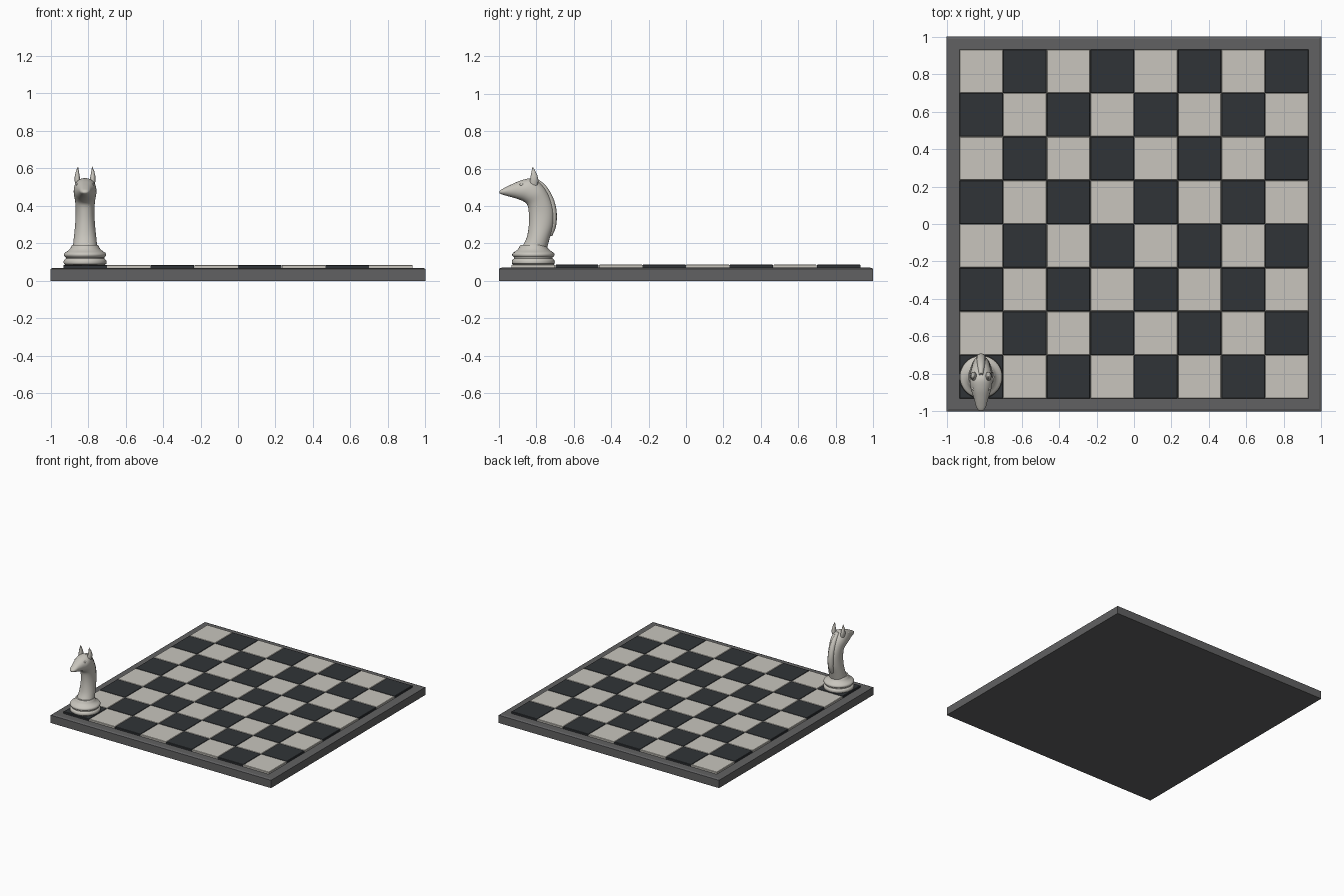
import bpy, bmesh, math
from mathutils import Vector

if "Cube" in bpy.data.objects:
    bpy.data.objects.remove(bpy.data.objects["Cube"])


def material(name, rgb):
    m = bpy.data.materials.new(name)
    m.diffuse_color = (*rgb, 1)
    m.use_nodes = True
    m.node_tree.nodes["Principled BSDF"].inputs["Base Color"].default_value = m.diffuse_color
    return m


LIGHT = material("ivory", (0.58, 0.56, 0.51))
DARK = material("ebony", (0.03, 0.034, 0.038))
FRAME = material("frame_grey", (0.12, 0.12, 0.122))
PX = PY = -0.816          # centre of the corner square
TOP = 0.086               # top of the squares


def make(name, bm, mat, smooth=None):
    bmesh.ops.recalc_face_normals(bm, faces=bm.faces)
    me = bpy.data.meshes.new(name)
    bm.to_mesh(me)
    bm.free()
    ob = bpy.data.objects.new(name, me)
    bpy.context.collection.objects.link(ob)
    me.materials.append(mat)
    if smooth:
        bpy.ops.object.select_all(action='DESELECT')
        ob.select_set(True)
        bpy.context.view_layer.objects.active = ob
        bpy.ops.object.shade_smooth_by_angle(angle=math.radians(smooth))
    return ob


def skin(bm, rings):
    """Join closed rings of points into a capped tube."""
    vs = [[bm.verts.new(p) for p in r] for r in rings]
    n = len(vs[0])
    for a, b in zip(vs, vs[1:]):
        for i in range(n):
            bm.faces.new((a[i], a[(i + 1) % n], b[(i + 1) % n], b[i]))
    bm.faces.new(vs[0])
    bm.faces.new(vs[-1])


def slab(bm, cx, cy, half, z0, z1, cham, drop):
    """Square slab with a chamfered top edge."""
    rings = []
    for h, z in ((half, z0), (half, z1 - drop), (half - cham, z1)):
        rings.append([(cx + sx * h, cy + sy * h, z)
                      for sx, sy in ((-1, -1), (1, -1), (1, 1), (-1, 1))])
    skin(bm, rings)


def smooth_keys(keys, steps):
    """Catmull-Rom interpolation through tuples."""
    out = []
    for i in range(len(keys) - 1):
        p = [Vector(keys[min(max(i + k, 0), len(keys) - 1)]) for k in (-1, 0, 1, 2)]
        for s in range(steps):
            t = s / steps
            out.append(0.5 * (2 * p[1] + (p[2] - p[0]) * t
                              + (2 * p[0] - 5 * p[1] + 4 * p[2] - p[3]) * t * t
                              + (3 * p[1] - p[0] - 3 * p[2] + p[3]) * t ** 3))
    return out + [Vector(keys[-1])]


def loft(name, keys, steps, n, mat, angle=40):
    """Each key: front y, front z, back y, back z, half width."""
    bm = bmesh.new()
    rings = []
    for fy, fz, by, bz, w in smooth_keys(keys, steps):
        ring = []
        for i in range(n):
            a = 2 * math.pi * i / n
            c, s = math.cos(a), math.sin(a)
            t = 0.5 + 0.5 * c
            ring.append((PX + w * math.copysign(abs(s) ** 0.9, s),
                         fy + (by - fy) * t, fz + (bz - fz) * t))
        rings.append(ring)
    skin(bm, rings)
    return make(name, bm, mat, angle)


# Board frame
bm = bmesh.new()
slab(bm, 0, 0, 1.0, 0, 0.07, 0.014, 0.006)
make("board_frame", bm, FRAME)

# Squares, alternating colours
S = 0.2331
for name, parity, mat in (("dark_squares", 0, DARK), ("light_squares", 1, LIGHT)):
    bm = bmesh.new()
    for i in range(8):
        for j in range(8):
            if (i + j) % 2 == parity:
                slab(bm, (i - 3.5) * S, (j - 3.5) * S, S / 2 - 0.0005,
                     0.065, TOP, 0.003, 0.003)
    make(name, bm, mat)

# Turned foot of the knight
profile = [(0.106, 0.0), (0.113, 0.005), (0.115, 0.014), (0.113, 0.024), (0.107, 0.030),
           (0.103, 0.033), (0.103, 0.040), (0.108, 0.043), (0.113, 0.050), (0.113, 0.057),
           (0.108, 0.064), (0.100, 0.069), (0.086, 0.079), (0.077, 0.090), (0.073, 0.100),
           (0.068, 0.106)]
bm = bmesh.new()
skin(bm, [[(PX + r * math.cos(2 * math.pi * i / 48), PY + r * math.sin(2 * math.pi * i / 48),
            TOP + z) for i in range(48)] for r, z in profile])
make("knight_foot", bm, LIGHT, 40)

# Neck and head, one swept body
loft("knight_body", [
    (-0.882, 0.170, -0.744, 0.170, 0.066), (-0.852, 0.230, -0.728, 0.230, 0.060),
    (-0.840, 0.300, -0.708, 0.300, 0.053), (-0.840, 0.360, -0.706, 0.375, 0.050),
    (-0.848, 0.405, -0.726, 0.445, 0.053), (-0.870, 0.425, -0.762, 0.505, 0.060),
    (-0.900, 0.437, -0.815, 0.546, 0.059), (-0.925, 0.445, -0.872, 0.540, 0.048),
    (-0.955, 0.453, -0.927, 0.518, 0.035), (-0.980, 0.460, -0.970, 0.497, 0.026),
    (-0.994, 0.466, -0.990, 0.486, 0.016), (-0.998, 0.472, -0.997, 0.479, 0.006)],
    4, 32, LIGHT)

# Mane ridge down the back of the neck
loft("knight_mane", [
    (-0.745, 0.245, -0.716, 0.238, 0.014), (-0.735, 0.300, -0.694, 0.295, 0.022),
    (-0.735, 0.370, -0.692, 0.375, 0.024), (-0.752, 0.430, -0.711, 0.445, 0.023),
    (-0.785, 0.480, -0.748, 0.507, 0.020), (-0.825, 0.520, -0.797, 0.548, 0.012)],
    4, 12, LIGHT)

# Ears, eyes and nostrils, one per side
for side, sx in (("left", -1), ("right", 1)):
    bm = bmesh.new()
    rings = []
    for z, y, x, ry, rx in ((0.505, -0.815, 0.036, 0.020, 0.013), (0.535, -0.812, 0.040, 0.024, 0.016),
                            (0.560, -0.812, 0.042, 0.019, 0.013), (0.585, -0.815, 0.041, 0.011, 0.008),
                            (0.609, -0.820, 0.038, 0.001, 0.001)):
        rings.append([(PX + sx * x + rx * math.cos(2 * math.pi * i / 14),
                       y + ry * math.sin(2 * math.pi * i / 14), z) for i in range(14)])
    skin(bm, rings)
    make(side + "_ear", bm, LIGHT, 50)
    for part, (x, y, z), r in (("eye", (0.040, -0.878, 0.513), (0.009, 0.012, 0.008)),
                               ("nostril", (0.020, -0.966, 0.482), (0.006, 0.008, 0.004))):
        bm = bmesh.new()
        bmesh.ops.create_uvsphere(bm, u_segments=14, v_segments=8, radius=1)
        bmesh.ops.scale(bm, vec=r, verts=bm.verts)
        bmesh.ops.translate(bm, vec=(PX + sx * x, y, z), verts=bm.verts)
        make(side + "_" + part, bm, LIGHT, 60)
